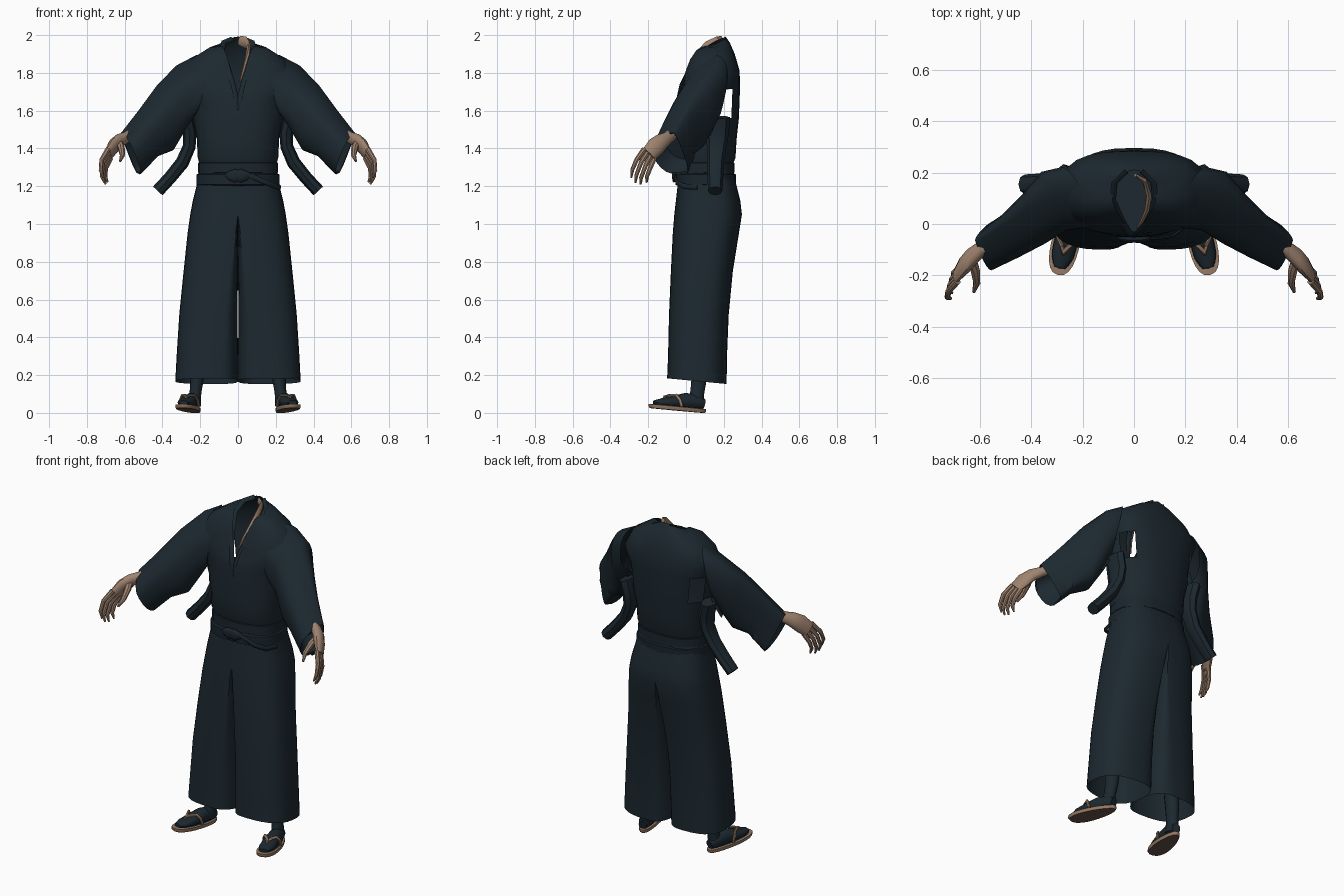
import bpy, bmesh, math
from mathutils import Vector as V

cube = bpy.data.objects.get("Cube")
if cube:
    bpy.data.objects.remove(cube, do_unlink=True)


def material(name, rgb):
    m = bpy.data.materials.new(name)
    m.use_nodes = True
    m.diffuse_color = (*rgb, 1)
    b = next(n for n in m.node_tree.nodes if n.type == 'BSDF_PRINCIPLED')
    b.inputs["Base Color"].default_value = (*rgb, 1)
    b.inputs["Roughness"].default_value = 0.9
    return m


CLOTH = material("dark blue cloth", (0.0115, 0.0215, 0.029))
BELT = material("belt cloth", (0.010, 0.019, 0.026))
SKIN = material("skin", (0.35, 0.23, 0.16))
STRAW = material("straw", (0.30, 0.19, 0.125))
SOLE = material("brown sole", (0.14, 0.09, 0.065))
N = 24


def loft(name, rings, mats, caps=(False, False), mirror=True, skip=None, rule=None, angle=40):
    """Skin a list of closed rings; skip drops faces, rule picks a material."""
    bm = bmesh.new()
    rows = [[bm.verts.new(p) for p in r] for r in rings]
    n = len(rows[0])
    for a, b in zip(rows, rows[1:]):
        for i in range(n):
            j = (i + 1) % n
            bm.faces.new((a[i], a[j], b[j], b[i]))
    if caps[0]:
        bm.faces.new(rows[0][::-1])
    if caps[1]:
        bm.faces.new(rows[-1])
    bmesh.ops.recalc_face_normals(bm, faces=bm.faces)
    if skip:
        bad = [f for f in bm.faces if skip(f.calc_center_median())]
        bmesh.ops.delete(bm, geom=bad, context='FACES')
    for f in bm.faces:
        f.material_index = rule(f) if rule else 0
    me = bpy.data.meshes.new(name)
    bm.to_mesh(me)
    bm.free()
    for m in mats:
        me.materials.append(m)
    ob = bpy.data.objects.new(name, me)
    bpy.context.collection.objects.link(ob)
    if mirror:
        ob.modifiers.new("mirror", 'MIRROR')
    bpy.ops.object.select_all(action='DESELECT')
    ob.select_set(True)
    bpy.context.view_layer.objects.active = ob
    bpy.ops.object.shade_smooth_by_angle(angle=math.radians(angle))


def tube(name, pts, sizes, mat, wide=(0, 1, 0), n=10, mirror=True):
    """Tapered tube; sizes are (half width along wide, half thickness)."""
    pts = [V(p) for p in pts]
    rings = []
    for i, p in enumerate(pts):
        d = (pts[min(i + 1, len(pts) - 1)] - pts[max(i - 1, 0)]).normalized()
        w = V(wide)
        w = (w - d * w.dot(d)).normalized()
        t = d.cross(w)
        a, b = sizes[min(i, len(sizes) - 1)]
        rings.append([p + w * a * math.cos(k * math.tau / n) + t * b * math.sin(k * math.tau / n)
                      for k in range(n)])
    loft(name, rings, [mat], (True, True), mirror)


def power(v, p):
    return math.copysign(abs(v) ** p, v)


def body_ring(hw, yf, yb, zf, zs, zb, p=0.8, pinch=0.0):
    """Ring round the trunk, with separate front, side and back heights."""
    out = []
    for k in range(N):
        c, s = math.cos(k * math.tau / N), math.sin(k * math.tau / N)
        x = hw * power(s, p) * (1 - pinch * max(0, -c))
        y = (yf + yb) / 2 + (yb - yf) / 2 * power(c, p)
        out.append((x, y, zs + ((zb if c > 0 else zf) - zs) * c * c))
    return out


# Jacket body, open at the neck and behind the underarms
jacket = [body_ring(*r) for r in (
    (.205, -.04, .25, 1.322, 1.322, 1.322), (.213, -.05, .262, 1.35, 1.35, 1.35),
    (.218, -.052, .268, 1.45, 1.45, 1.45), (.24, -.05, .28, 1.56, 1.56, 1.56),
    (.262, -.045, .286, 1.63, 1.71, 1.72), (.285, -.04, .284, 1.66, 1.79, 1.81, .7),
    (.245, -.037, .258, 1.68, 1.875, 1.9, .75), (.15, -.034, .232, 1.685, 1.935, 1.96),
    (.084, -.03, .21, 1.69, 1.94, 1.992, 1.0, .5))]
loft("jacket_body", jacket, [CLOTH], mirror=False,
     skip=lambda c: abs(c.x) > .19 and .17 < c.y < .25 and 1.56 < c.z < 1.72)

# Collar bands and the bare rim at the neck
tube("collar_band", [(.03, .205, 1.98), (.076, .16, 1.962), (.083, .09, 1.92), (.052, .02, 1.83),
                     (.026, -.026, 1.74), (.01, -.042, 1.67), (.0, -.046, 1.6)],
     [(.014, .006)] * 6 + [(.004, .003)], CLOTH, wide=(1, -.3, .3), n=6)
tube("neck_rim", [(.005, .19, 1.972), (.04, .17, 1.962), (.058, .115, 1.945), (.052, .06, 1.895),
                  (.032, .012, 1.82), (.012, -.015, 1.755)],
     [(.024, .008), (.032, .01), (.024, .012), (.014, .011), (.01, .008), (.004, .004)],
     SKIN, wide=(0, 0, 1), n=6, mirror=False)

# Wide sleeves: flat at the back, full at the front, hung between two lines
top = [(.2, .13, 1.895), (.31, .12, 1.84), (.42, .055, 1.735), (.52, -.01, 1.605), (.617, -.07, 1.485)]
low = [(.25, .095, 1.58), (.30, .095, 1.5), (.36, .065, 1.395), (.44, .03, 1.365), (.535, .008, 1.27)]
fronts = (.13, .135, .14, .135, .135)
backs = (.125, .11, .07, .04, .018)
arm = V((.35, -.25, -.33)).normalized()
rear = V((.5, .85, .1)).normalized()
sleeve = []
for t, b, wf, wb in zip(top, low, fronts, backs):
    t, b = V(t), V(b)
    u = (t - b) / 2
    ring = []
    for k in range(N):
        c, s = math.cos(k * math.tau / N), math.sin(k * math.tau / N)
        ring.append((t + b) / 2 + u * power(c, .85) + rear * power(s, .85) * (wb if s > 0 else wf)
                    + (u * .25 * (1 - abs(c)) + arm * .04) * max(0, -s))
    sleeve.append(ring)
mid = sum((V(p) for p in sleeve[-1]), V()) / N
sleeve.append([mid + (p - mid) * .93 - arm * .004 for p in sleeve[-1]])
sleeve.append([mid + (p - mid) * .9 - arm * .1 for p in sleeve[-1]])
loft("sleeve", sleeve, [CLOTH], (False, True))

# Torn lining and hanging tails beneath each arm
tube("hanging_tail", [(.275, .165, 1.565), (.255, .165, 1.48), (.258, .162, 1.41), (.295, .157, 1.325),
                      (.36, .155, 1.245), (.425, .155, 1.175)],
     [(.068, .036), (.062, .036), (.052, .034), (.045, .036), (.042, .034), (.038, .034)], CLOTH, n=8)
for i, (x, z) in enumerate(((.26, 1.72), (.29, 1.66), (.30, 1.58))):
    tube("torn_flap_%d" % (i + 1), [(x - .02, .1, z), (x + .01, .11, z - .06), (x + .03, .13, z - .11)],
         [(.06, .006), (.045, .005), (.004, .002)], CLOTH, n=6)

# Wide divided trousers, closed at the waist
trousers = []
for z, xi, xo, yf, yb, b in ((.168, 0, .332, -.10, .215, .7), (.3, 0, .325, -.095, .217, .65),
                             (.52, .003, .311, -.09, .226, .5), (.75, 0, .288, -.08, .248, .3),
                             (.95, 0, .267, -.07, .28, .1), (1.05, 0, .253, -.062, .296, 0),
                             (1.12, 0, .24, -.054, .288, 0), (1.2, 0, .22, -.045, .268, 0),
                             (1.3, 0, .204, -.04, .248, 0)):
    ring = []
    for k in range(32):
        c = power(math.cos(k * math.tau / 32), .75) if k % 16 != 8 else 0
        s = power(math.sin(k * math.tau / 32), .75)
        half = xi + (xo - xi) * max(0, c)
        full = (xi + xo) / 2 + (xo - xi) / 2 * c
        ring.append((half + (full - half) * b, (yf + yb) / 2 + (yb - yf) / 2 * s,
                     z - (.03 * s / 2 if z < .2 else 0)))
    trousers.append(ring)
loft("trouser_leg", trousers, [CLOTH], (False, True), angle=35)

# Wrapped belt, knot and tie
for name, z, h, g in (("upper_belt", 1.298, .032, .004), ("lower_belt", 1.235, .034, .012)):
    loft(name, [body_ring(.207 + e, -.043 - e, .252 + e, z + d, z + d, z + d) for d, e in
                ((-h, g - .012), (-h * .8, g), (h * .8, g), (h, g - .012))],
         [BELT], mirror=False)
tube("belt_knot", [(-.065, -.055, 1.262), (-.045, -.06, 1.257), (-.015, -.063, 1.255), (.015, -.06, 1.257),
                   (.035, -.055, 1.262)],
     [(.01, .005), (.026, .01), (.036, .012), (.026, .01), (.01, .005)], BELT, wide=(0, 0, 1))
tube("belt_tie", [(0, -.058, 1.268), (.08, -.058, 1.25), (.15, -.048, 1.22), (.2, -.012, 1.2),
                  (.222, .06, 1.195)], [(.014, .006)], BELT, wide=(0, 0, 1), n=6, mirror=False)

# Hands with curled fingers
across = V((.2, -.75, .6))
tube("palm", [(.53, -.055, 1.495), (.592, -.095, 1.458), (.63, -.125, 1.44), (.66, -.16, 1.41),
              (.688, -.197, 1.368)],
     [(.03, .028), (.032, .028), (.042, .03), (.05, .028), (.043, .019)], SKIN, wide=across, n=12)
start = (V((.688, -.222, 1.395)), V((.675, -.168, 1.35)))
joint = (V((.722, -.262, 1.34)), V((.70, -.190, 1.295)))
bend = (V((.727, -.285, 1.285)), V((.702, -.207, 1.25)))
tip = (V((.712, -.29, 1.245)), V((.69, -.208, 1.22)))
for i, name in enumerate(("index", "middle", "ring", "little")):
    path = [p[0].lerp(p[1], i / 3) for p in (start, joint, bend, tip)]
    if 0 < i < 3:
        path[2:] = [p + V((.003, -.005, -.018)) for p in path[2:]]
    tube(name + "_finger", path, [(.015, .015), (.0125, .0125), (.0105, .0105), (.005, .005)],
         SKIN, wide=across, n=8)
tube("thumb", [(.638, -.125, 1.44), (.618, -.18, 1.405), (.612, -.23, 1.365), (.624, -.265, 1.332)],
     [(.022, .022), (.019, .019), (.014, .014), (.006, .006)], SKIN, wide=across, n=8)


# Feet turn outward; (side, distance from heel, height) to model space
def foot(s, f, z):
    return V((.222 + .235 * f + .972 * s, .107 - .972 * f + .235 * s, z))


def sole_ring(k, z):
    out = []
    for i in range(N):
        c, s = math.cos(i * math.tau / N), math.sin(i * math.tau / N)
        f = .157 - .157 * k * c
        out.append(foot((.054 - .012 * c) * k * power(s, .8), f, z + .09 * max(0, f - .02)))
    return out


loft("sandal", [sole_ring(.96, 0), sole_ring(1, .008), sole_ring(1, .02), sole_ring(.85, .022)],
     [STRAW, SOLE, BELT], (True, True),
     rule=lambda f: 1 if f.normal.z < -.7 else 2 if len(f.verts) > 4 else 0)
tube("split_toe_sock", [foot(0, f, z) for f, z in ((.012, .045), (.05, .055), (.11, .062), (.18, .058),
                                                   (.24, .055), (.285, .054))],
     [(.024, .028), (.036, .038), (.039, .045), (.045, .034), (.043, .023), (.022, .012)],
     CLOTH, wide=(.974, .225, 0), n=14)
tube("ankle", [(.232, .05, .04), (.225, .06, .11), (.218, .068, .17), (.21, .07, .34)],
     [(.035, .045), (.031, .038), (.035, .041), (.045, .05)], CLOTH, wide=(1, 0, 0), n=14)
for name, s in (("outer_strap", 1), ("inner_strap", -1)):
    tube(name, [foot(s * a, f, z) for a, f, z in ((.05, .145, .035), (.047, .155, .07), (.034, .172, .094),
                                                 (.012, .2, .092), (0, .225, .085), (0, .24, .045))],
         [(.009, .007)], STRAW, wide=(0, 1, .3), n=8)
